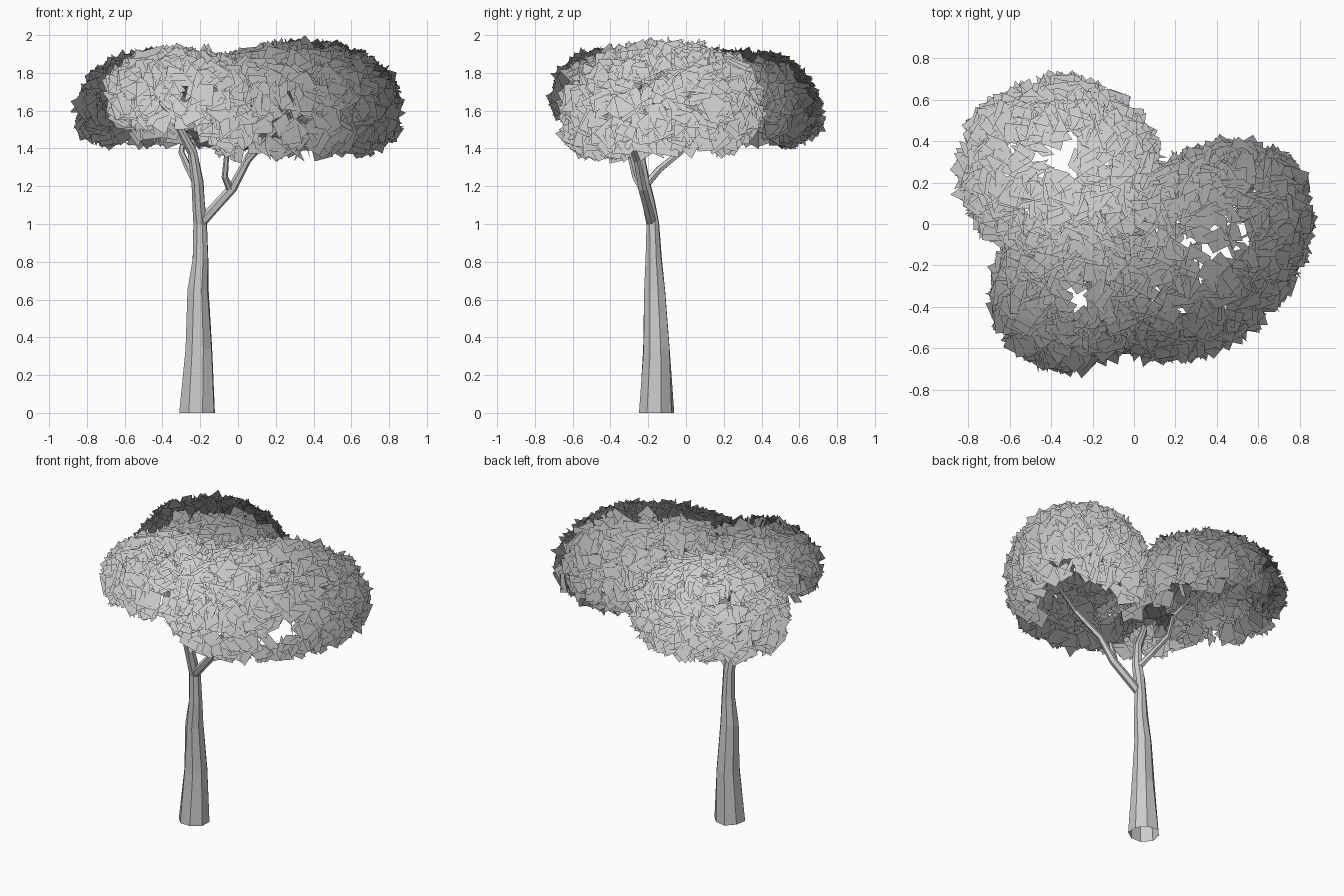
import bpy, math, random
from mathutils import Vector, Matrix

if "Cube" in bpy.data.objects:
    bpy.data.objects.remove(bpy.data.objects["Cube"])

random.seed(7)


def make_object(name, verts, faces):
    mesh = bpy.data.meshes.new(name)
    mesh.from_pydata([tuple(v) for v in verts], [], faces)
    mesh.update()
    obj = bpy.data.objects.new(name, mesh)
    bpy.context.collection.objects.link(obj)
    return obj


def tube(name, path, sides, phase=0.0):
    """Faceted tapering tube through (x, y, z, radius) points."""
    pts = [Vector(p[:3]) for p in path]
    verts, faces = [], []
    for i, p in enumerate(pts):
        d = (pts[min(i + 1, len(pts) - 1)] - pts[max(i - 1, 0)]).normalized()
        if i == 0 and p.z == 0:
            d = Vector((0, 0, 1))
        u = (Vector((1, 0, 0)) - d * d.x).normalized()
        v = d.cross(u)
        for k in range(sides):
            a = 2 * math.pi * k / sides + phase
            r = path[i][3] * random.uniform(0.92, 1.08)
            verts.append(p + (u * math.cos(a) + v * math.sin(a)) * r)
    for i in range(len(pts) - 1):
        for k in range(sides):
            n = (k + 1) % sides
            a, b = i * sides, (i + 1) * sides
            faces.append((a + k, a + n, b + n, b + k))
    return make_object(name, verts, faces)


# Trunk, curving into the front left crown
tube("trunk", [(-0.215, -0.16, 0, 0.10), (-0.205, -0.155, 0.34, 0.077),
               (-0.21, -0.165, 0.65, 0.056), (-0.198, -0.17, 0.82, 0.045),
               (-0.2, -0.175, 1.0, 0.037), (-0.21, -0.2, 1.12, 0.035),
               (-0.215, -0.225, 1.22, 0.033), (-0.24, -0.25, 1.38, 0.027),
               (-0.32, -0.29, 1.53, 0.02), (-0.36, -0.33, 1.68, 0.009)], 8, 0.3)

# Branches
tube("right_branch", [(-0.2, -0.18, 1.0, 0.028), (-0.13, -0.2, 1.08, 0.027),
                      (-0.03, -0.23, 1.19, 0.025), (0.05, -0.26, 1.34, 0.02),
                      (0.2, -0.32, 1.5, 0.015), (0.4, -0.28, 1.62, 0.007)], 6)
tube("right_twig", [(-0.04, -0.23, 1.18, 0.02), (-0.07, -0.27, 1.25, 0.018),
                    (-0.06, -0.3, 1.37, 0.014), (0.0, -0.34, 1.52, 0.006)], 6)
tube("back_branch", [(-0.215, -0.21, 1.21, 0.022), (-0.26, -0.14, 1.29, 0.02),
                     (-0.3, -0.03, 1.38, 0.017), (-0.28, 0.04, 1.48, 0.013),
                     (-0.36, 0.16, 1.62, 0.006)], 6)

# Crowns: centre, plan radii, height above, height below, plan rotation, cards
crowns = [
    ((-0.37, 0.26, 1.58), (0.45, 0.41), 0.32, 0.12, 0, 800),
    ((-0.31, -0.33, 1.69), (0.35, 0.34), 0.22, 0.15, 0, 520),
    ((0.31, -0.13, 1.59), (0.57, 0.41), 0.35, 0.20, math.radians(45), 1000),
]


def depth(p, crown):
    """Below 1 when a point lies inside a crown."""
    c, (rx, ry), up, down, rot, _ = crown
    q = Matrix.Rotation(-rot, 3, 'Z') @ (p - Vector(c))
    rz = up if q.z > 0 else down
    return math.sqrt((q.x / rx) ** 2 + (q.y / ry) ** 2 + (q.z / rz) ** 2)


# Leaf cards, facing every way, scattered over the outer side of the crowns
verts, faces, normals = [], [], []
heart = Vector((-0.2, -0.05, 1.2))
core = Vector((-0.12, -0.07, 1.52))
for crown in crowns:
    c, (rx, ry), up, down, rot, count = crown
    turn = Matrix.Rotation(rot, 3, 'Z')
    made = 0
    while made < count:
        s = random.uniform(-0.8, 1)
        h = math.sqrt(1 - s * s)
        rz = up if s > 0 else down
        if random.random() > math.hypot(s, h * rz / rx) or (s < -0.4 and random.random() < 0.6):
            continue
        made += 1
        a = random.uniform(0, 2 * math.pi)
        z = math.copysign(abs(s) ** 0.85, s) * rz
        g = h ** 0.85
        p = turn @ Vector((g * math.cos(a) * rx, g * math.sin(a) * ry, z)) * random.uniform(0.96, 1.01)
        p.z += 0.06 * p.y if rot else 0
        p += Vector(c)
        face = turn @ Vector((h * math.cos(a) / rx, h * math.sin(a) / ry, s / rz))
        if face.dot(p - core) < 0 or any(o is not crown and depth(p, o) < 0.8 for o in crowns):
            continue
        out = (p - heart).normalized()
        n = Vector([random.gauss(0, 1) for _ in range(3)])
        if n.dot(out) < 0:
            n = -n
        frame = n.to_track_quat('Z', 'Y').to_matrix() @ Matrix.Rotation(random.uniform(0, 6.28), 3, 'Z')
        half = random.uniform(0.045, 0.062)
        b = len(verts)
        verts += [p + frame @ Vector((x * half, y * half, 0))
                  for x, y in ((-1, -1), (1, -1), (1, 1), (-1, 1))]
        faces.append((b, b + 1, b + 2, b + 3))
        normals += [out] * 4

# Fit the foliage to its overall extents
for i, (lo, hi) in enumerate(((-0.89, 0.89), (-0.745, 0.745), (1.32, 2.0))):
    low, high = min(v[i] for v in verts), max(v[i] for v in verts)
    for v in verts:
        v[i] = lo + (v[i] - low) * (hi - lo) / (high - low)
foliage = make_object("foliage", verts, faces)

# Soft outward shading for the leaf cards
foliage.data.normals_split_custom_set_from_vertices([tuple(n) for n in normals])
